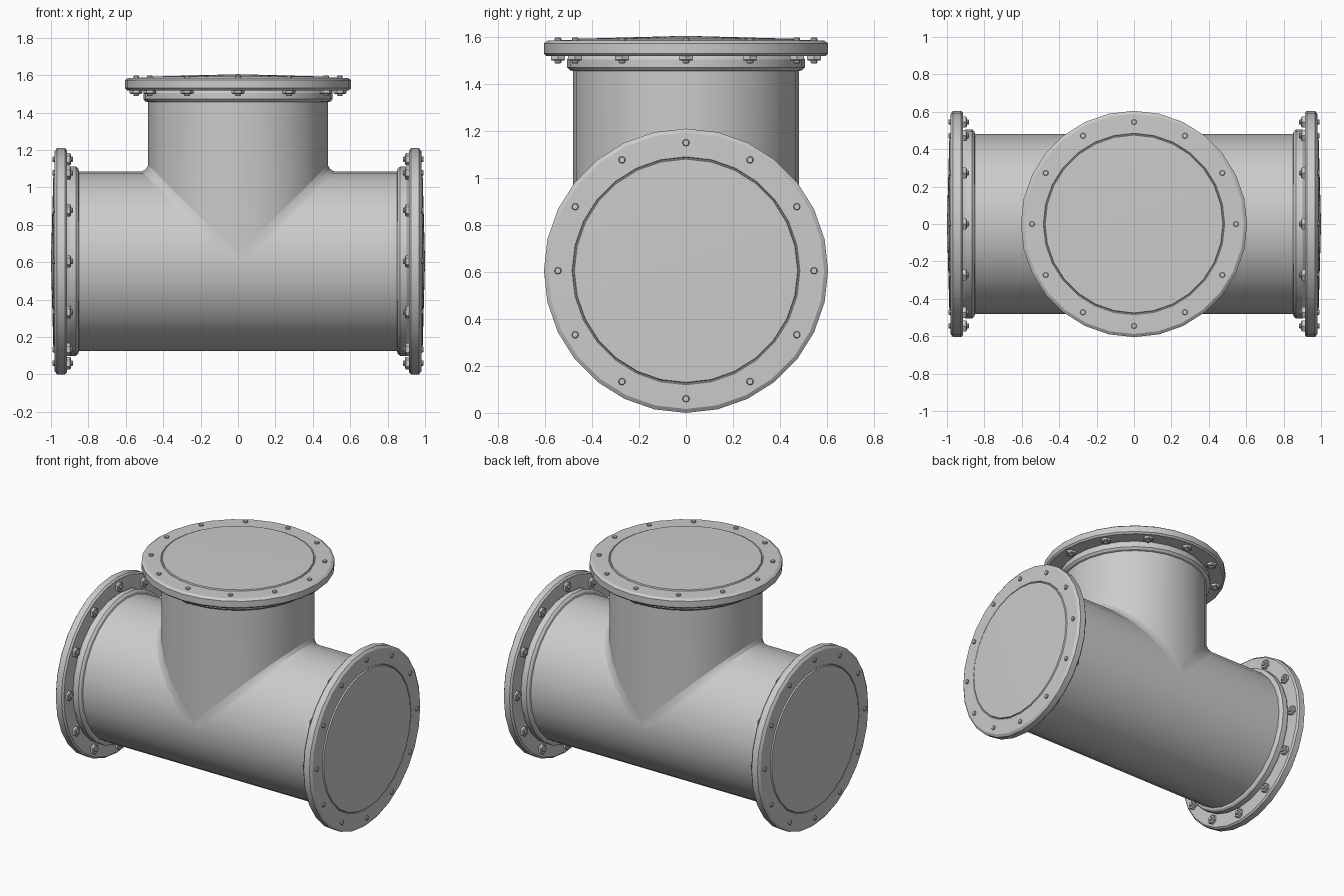
import bpy, bmesh
from math import sin, cos, pi, radians
from mathutils import Matrix, Vector

if "Cube" in bpy.data.objects:
    bpy.data.objects.remove(bpy.data.objects["Cube"])

N = 28           # sides of pipes and flanges
R = 0.48         # pipe radius
CZ = 0.605       # height of the main pipe axis


def make_object(name, bm, matrix=Matrix.Identity(4), recalc=True):
    bm.transform(matrix)
    if recalc:
        bmesh.ops.recalc_face_normals(bm, faces=bm.faces)
    me = bpy.data.meshes.new(name)
    bm.to_mesh(me)
    bm.free()
    me.shade_smooth()
    me.set_sharp_from_angle(angle=radians(30))
    ob = bpy.data.objects.new(name, me)
    bpy.context.collection.objects.link(ob)
    return ob


def lathe(bm, profile, sides=N, offset=(0, 0)):
    """Revolve (radius, height) points about z; radius 0 makes a closed tip."""
    rings = []
    for r, z in profile:
        if r == 0:
            rings.append([bm.verts.new((offset[0], offset[1], z))] * sides)
        else:
            rings.append([bm.verts.new((offset[0] + r * cos(2 * pi * i / sides),
                                        offset[1] + r * sin(2 * pi * i / sides), z))
                          for i in range(sides)])
    for a, b in zip(rings, rings[1:]):
        for i in range(sides):
            j = (i + 1) % sides
            bm.faces.new(list(dict.fromkeys((a[i], a[j], b[j], b[i]))))


up = Matrix.Translation((0, 0, CZ))
to_right = up @ Matrix.Rotation(pi / 2, 4, 'Y')
to_left = up @ Matrix.Rotation(-pi / 2, 4, 'Y')

# Main horizontal pipe
bm = bmesh.new()
lathe(bm, [(R, -0.93), (R, 0.93)])
make_object("main_pipe", bm, to_right)

# Branch pipe, its lower edge mitred to the main pipe
bm = bmesh.new()
lathe(bm, [(R, 0), (R, 0.93)])
for v in bm.verts:
    if v.co.z < 0.1:
        v.co.z = abs(v.co.x)
make_object("branch_pipe", bm, up)

# Weld bead along both halves of the joint
bm = bmesh.new()
W = 0.035
for s in (1, -1):
    rows = []
    for i in range(N // 2 + 1):
        a = -pi / 2 + 2 * pi * i / N
        x, y = R * cos(a), R * sin(a)
        rows.append([bm.verts.new((s * (x + dx), y * 1.001, x + dz))
                     for dx, dz in ((W, 0), (W * 0.35, W * 0.35), (0, W))])
    for p, q in zip(rows, rows[1:]):
        for k in range(2):
            f = bm.faces.new((p[k], p[k + 1], q[k + 1], q[k]))
            f.normal_update()
            if f.normal.dot(Vector((s, 0, 1))) < 0:
                f.normal_flip()
make_object("weld_bead", bm, up, recalc=False)

# Collar, blind flange and bolts for each of the three ends
COLLAR = [(R, 0.85), (0.495, 0.854), (0.506, 0.866), (0.506, 0.9), (0.495, 0.916)]
FLANGE = [(0.47, 0.914), (0.594, 0.914), (0.605, 0.925), (0.605, 0.968),
          (0.588, 0.98), (0.485, 0.982), (0.482, 0.978), (0.478, 0.978),
          (0.475, 0.987), (0, 1.0)]
NUT = [(0, 0.894), (0.029, 0.894), (0.034, 0.899), (0.034, 0.916)]
SHANK = [(0, 0.883), (0.012, 0.883), (0.015, 0.887), (0.015, 0.989),
         (0.012, 0.992), (0, 0.992)]
for end, m in (("top", up), ("right", to_right), ("left", to_left)):
    for part, profile in (("collar", COLLAR), ("flange", FLANGE)):
        bm = bmesh.new()
        lathe(bm, profile)
        make_object(f"{end}_{part}", bm, m)
    bm = bmesh.new()
    for k in range(12):
        pos = (0.545 * cos(k * pi / 6), 0.545 * sin(k * pi / 6))
        lathe(bm, NUT, 6, pos)
        lathe(bm, SHANK, 10, pos)
    make_object(f"{end}_bolts", bm, m)
